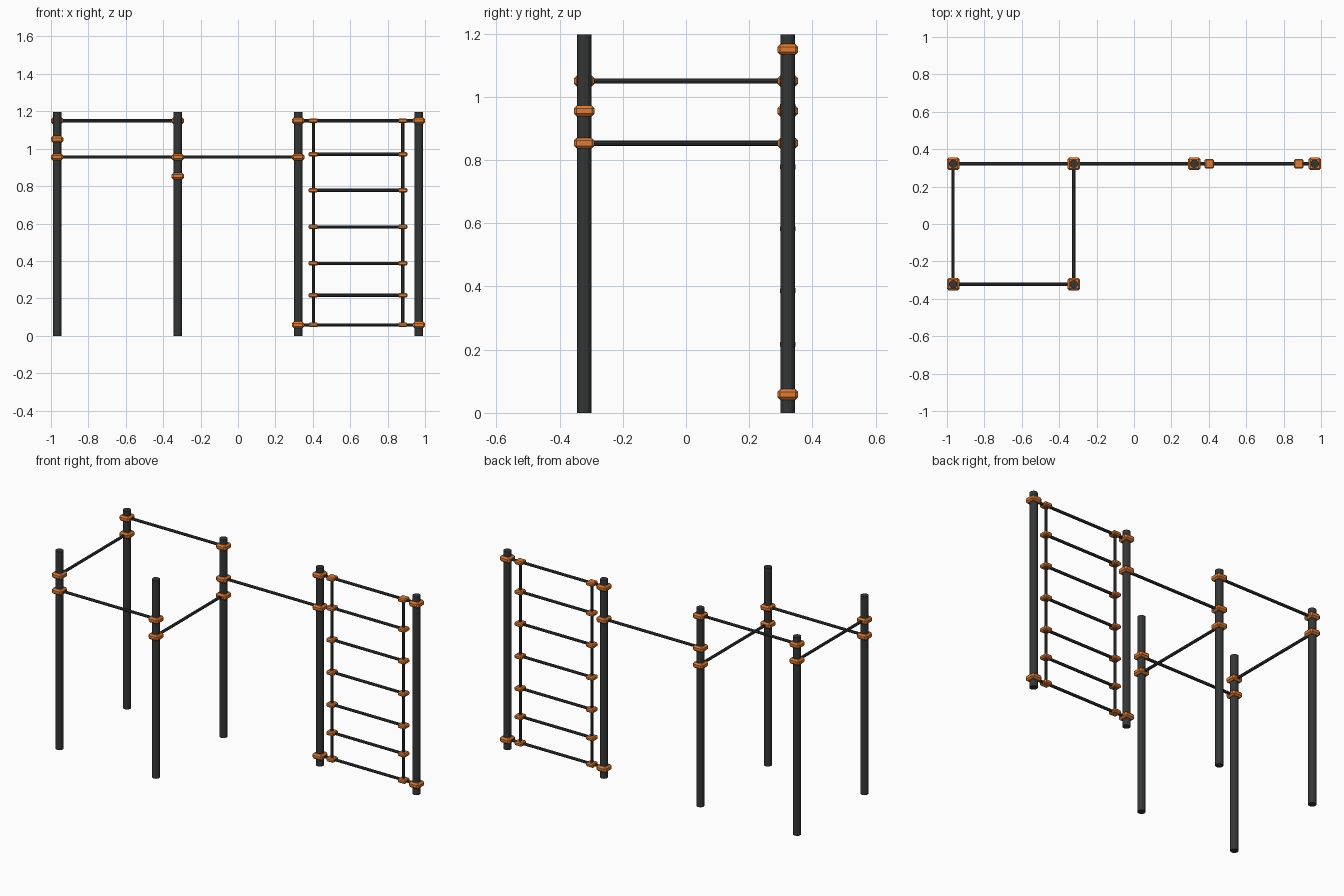
import bpy
import bmesh
from mathutils import Vector

if "Cube" in bpy.data.objects:
    bpy.data.objects.remove(bpy.data.objects["Cube"])


def material(name, color):
    m = bpy.data.materials.new(name)
    m.diffuse_color = color
    m.use_nodes = True
    m.node_tree.nodes["Principled BSDF"].inputs["Base Color"].default_value = m.diffuse_color
    return m


STEEL = material("dark_steel", (0.035, 0.037, 0.037, 1))
ORANGE = material("orange_clamp", (0.75, 0.20, 0.03, 1))


def finish(name, bm, mat, loc=(0, 0, 0)):
    mesh = bpy.data.meshes.new(name)
    bm.to_mesh(mesh)
    bm.free()
    mesh.materials.append(mat)
    ob = bpy.data.objects.new(name, mesh)
    ob.location = loc
    bpy.context.collection.objects.link(ob)
    return ob


def tube(name, a, b, radius, sides):
    a, b = Vector(a), Vector(b)
    bm = bmesh.new()
    bmesh.ops.create_cone(bm, cap_ends=True, segments=sides,
                          radius1=radius, radius2=radius, depth=(b - a).length)
    rot = (b - a).to_track_quat('Z', 'Y').to_matrix()
    bmesh.ops.rotate(bm, verts=bm.verts, matrix=rot)
    return finish(name, bm, STEEL, (a + b) / 2)


def clamp(name, loc, width, height, bevel):
    bm = bmesh.new()
    bmesh.ops.create_cube(bm, size=1)
    bmesh.ops.scale(bm, verts=bm.verts, vec=(width, width, height))
    bmesh.ops.bevel(bm, geom=bm.edges[:], offset=bevel, segments=1,
                    affect='EDGES', profile=0.5)
    return finish(name, bm, ORANGE, loc)


X1, X2, Y = 0.967, 0.322, 0.322
LOW, TOP = 0.058, 1.15

# Upright posts with the heights of their clamps
posts = {
    "front_left": (-X1, -Y, (1.05, 0.955)),
    "front_inner": (-X2, -Y, (0.955, 0.853)),
    "back_left": (-X1, Y, (TOP, 1.05)),
    "back_inner": (-X2, Y, (TOP, 0.955, 0.853)),
    "ladder_left": (X2, Y, (TOP, 0.955, LOW)),
    "ladder_right": (X1, Y, (TOP, LOW)),
}
for name, (x, y, heights) in posts.items():
    tube(name + "_post", (x, y, 0), (x, y, 1.197), 0.0225, 12)
    for i, z in enumerate(heights):
        clamp(f"{name}_clamp_{i + 1}", (x, y, z), 0.066, 0.034, 0.009)

# Pull-up bars between posts
bars = {
    "back_bar": ((-X1, Y, TOP), (-X2, Y, TOP)),
    "front_bar": ((-X1, -Y, 0.955), (-X2, -Y, 0.955)),
    "left_bar": ((-X1, -Y, 1.05), (-X1, Y, 1.05)),
    "inner_bar": ((-X2, -Y, 0.853), (-X2, Y, 0.853)),
    "bridge_bar": ((-X2, Y, 0.955), (X2, Y, 0.955)),
}
for name, (a, b) in bars.items():
    tube(name, a, b, 0.0085, 8)

# Wall ladder: two rails, seven rungs, outer rungs reaching the posts
RAILS = (0.403, 0.881)
for side, x in zip(("left", "right"), RAILS):
    tube(f"ladder_{side}_rail", (x, Y, LOW), (x, Y, TOP), 0.0085, 8)
for i, z in enumerate((LOW, 0.217, 0.387, 0.582, 0.778, 0.97, TOP)):
    ends = (X2, X1) if z in (LOW, TOP) else RAILS
    tube(f"ladder_rung_{i + 1}", (ends[0], Y, z), (ends[1], Y, z), 0.0085, 8)
    for side, x in zip(("left", "right"), RAILS):
        clamp(f"rung_{side}_clamp_{i + 1}", (x, Y, z), 0.05, 0.024, 0.006)
